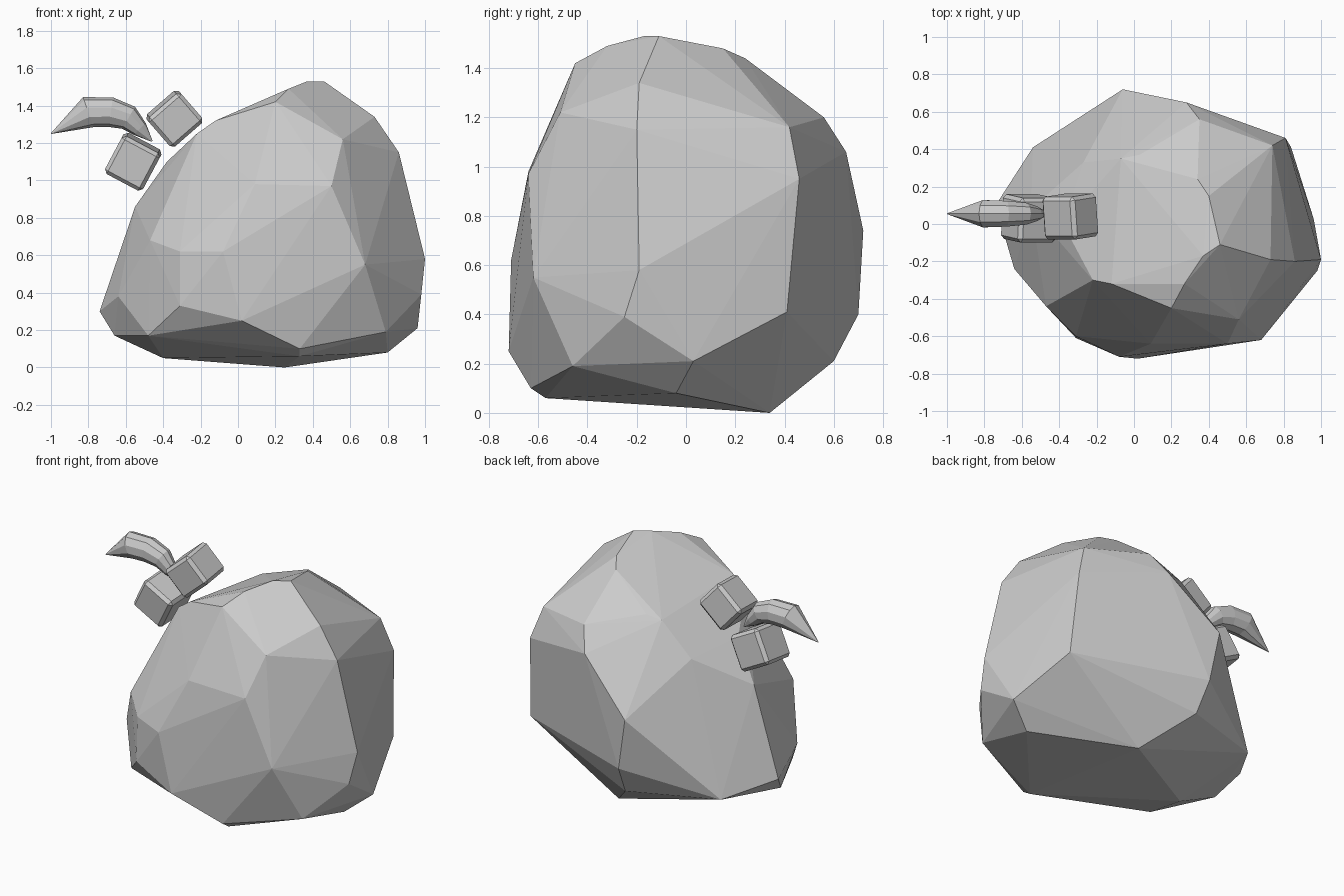
import bpy, bmesh, math
from mathutils import Vector

if "Cube" in bpy.data.objects:
    bpy.data.objects.remove(bpy.data.objects["Cube"])


def new_object(name, bm):
    bmesh.ops.recalc_face_normals(bm, faces=bm.faces)
    mesh = bpy.data.meshes.new(name)
    bm.to_mesh(mesh)
    bm.free()
    ob = bpy.data.objects.new(name, mesh)
    bpy.context.collection.objects.link(ob)
    return ob


# boulder: faceted hull around its main corners
corners = [
    # crown
    (.46, -.11, 1.53), (.37, -.17, 1.53), (.27, -.32, 1.49), (.20, -.45, 1.42),
    (.40, .15, 1.48), (.34, .24, 1.44), (-.12, -.32, 1.32), (-.22, -.30, 1.25),
    (.73, -.19, 1.34), (.56, -.51, 1.22), (.03, .37, 1.28), (-.07, .35, 1.26),
    (.35, .56, 1.20), (.74, .42, 1.16), (-.27, .33, 1.05), (-.38, .0, 1.10),
    # middle
    (.86, -.20, 1.15), (.81, .46, .95), (.28, .65, 1.06), (-.06, .72, .74),
    (.09, -.64, .98), (.50, -.64, .97), (-.08, -.71, .62), (-.31, -.60, .62),
    (-.47, -.44, .68), (-.55, .08, .86), (.68, -.62, .55), (1.0, -.19, .58),
    # lower
    (.98, -.25, .39), (.84, .41, .41), (.0, .70, .40), (-.64, -.24, .38),
    (-.31, -.61, .33), (.02, -.72, .25), (-.74, .10, .30), (-.54, .41, .23),
    (.96, .03, .21), (.79, -.46, .19), (.02, .60, .21), (-.48, -.42, .17),
    (-.66, -.04, .17), (.33, -.63, .10),
    # base
    (.80, -.04, .08), (-.40, -.05, .05), (.33, -.57, .06), (.25, .34, .0),
]
bm = bmesh.new()
for p in corners:
    bm.verts.new(p)
hull = bmesh.ops.convex_hull(bm, input=bm.verts)
loose = [v for v in bm.verts if not v.link_faces]
bmesh.ops.delete(bm, geom=loose, context='VERTS')
new_object("boulder", bm)


# small chamfered blocks
def block(name, loc, size, rot):
    bm = bmesh.new()
    bmesh.ops.create_cube(bm, size=1)
    bmesh.ops.scale(bm, vec=size, verts=bm.verts)
    bmesh.ops.bevel(bm, geom=bm.edges[:], offset=.02, segments=1,
                    affect='EDGES', profile=.5)
    ob = new_object(name, bm)
    ob.location = loc
    ob.rotation_euler = [math.radians(a) for a in rot]


block("upper_block", (-.34, .04, 1.33), (.23, .23, .21), (6, -41, 0))
block("lower_block", (-.56, .03, 1.10), (.23, .24, .23), (6, 28, 0))

# horn: tapered rings along a bent path (x, z, radius)
path = [(-1.0, 1.25, .002), (-.80, 1.365, .085), (-.68, 1.365, .08),
        (-.585, 1.335, .068), (-.525, 1.275, .045), (-.46, 1.21, .004)]
SIDES = 10
bm = bmesh.new()
rings = []
for i, (x, z, r) in enumerate(path):
    a, b = path[max(i - 1, 0)], path[min(i + 1, len(path) - 1)]
    t = Vector((b[0] - a[0], 0, b[1] - a[1])).normalized()
    n = Vector((-t.z, 0, t.x))
    c = Vector((x, .055, z))
    rings.append([bm.verts.new(c + n * r * math.cos(k * math.tau / SIDES)
                               + Vector((0, 1, 0)) * r * .9 * math.sin(k * math.tau / SIDES))
                  for k in range(SIDES)])
for r0, r1 in zip(rings, rings[1:]):
    for k in range(SIDES):
        j = (k + 1) % SIDES
        bm.faces.new((r0[k], r0[j], r1[j], r1[k]))
bm.faces.new(rings[0])
bm.faces.new(rings[-1])
new_object("horn", bm)
